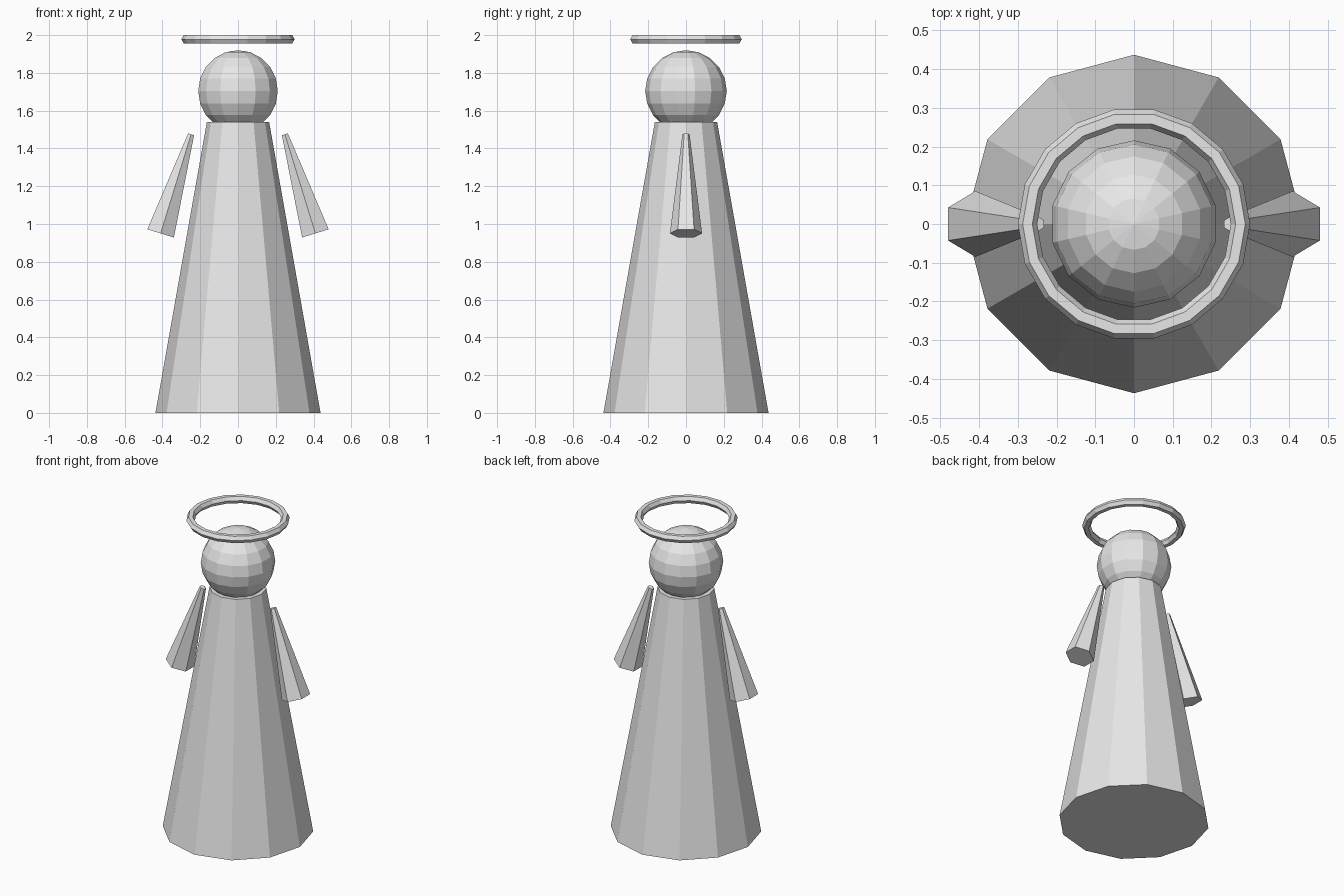
import bpy
import math

cube = bpy.data.objects.get("Cube")
if cube:
    bpy.data.objects.remove(cube, do_unlink=True)

# One plain grey for the whole figure
grey = bpy.data.materials.new("light grey")
grey.use_nodes = True
colour = (0.8, 0.8, 0.8, 1.0)
grey.diffuse_color = colour
grey.node_tree.nodes["Principled BSDF"].inputs["Base Color"].default_value = colour


def finish(name):
    obj = bpy.context.object
    obj.name = name
    obj.data.materials.clear()
    obj.data.materials.append(grey)
    bpy.ops.object.shade_flat()
    return obj


def cone(name, sides, bottom, top, height, location, tilt=0.0):
    bpy.ops.mesh.primitive_cone_add(
        vertices=sides, radius1=bottom, radius2=top, depth=height,
        location=location, rotation=(0, tilt, 0))
    return finish(name)


# Robe: tall twelve-sided tapered body
robe_height = 1.54
cone("robe", 12, 0.437, 0.165, robe_height, (0, 0, robe_height / 2))

# Head: faceted ball resting in the top of the robe
bpy.ops.mesh.primitive_uv_sphere_add(
    segments=14, ring_count=10, radius=0.216, location=(0, 0, 1.704))
finish("head")

# Halo: thin ring with a hexagonal section
bpy.ops.mesh.primitive_torus_add(
    major_segments=18, minor_segments=6, major_radius=0.275,
    minor_radius=0.025, location=(0, 0, 1.978))
finish("halo")

# Sleeves: six-sided tapers splayed outward on both sides
for name, side in (("left_arm", 1), ("right_arm", -1)):
    cone(name, 6, 0.085, 0.019, 0.549, (side * 0.329, 0, 1.2125),
         -side * math.radians(17.1))
